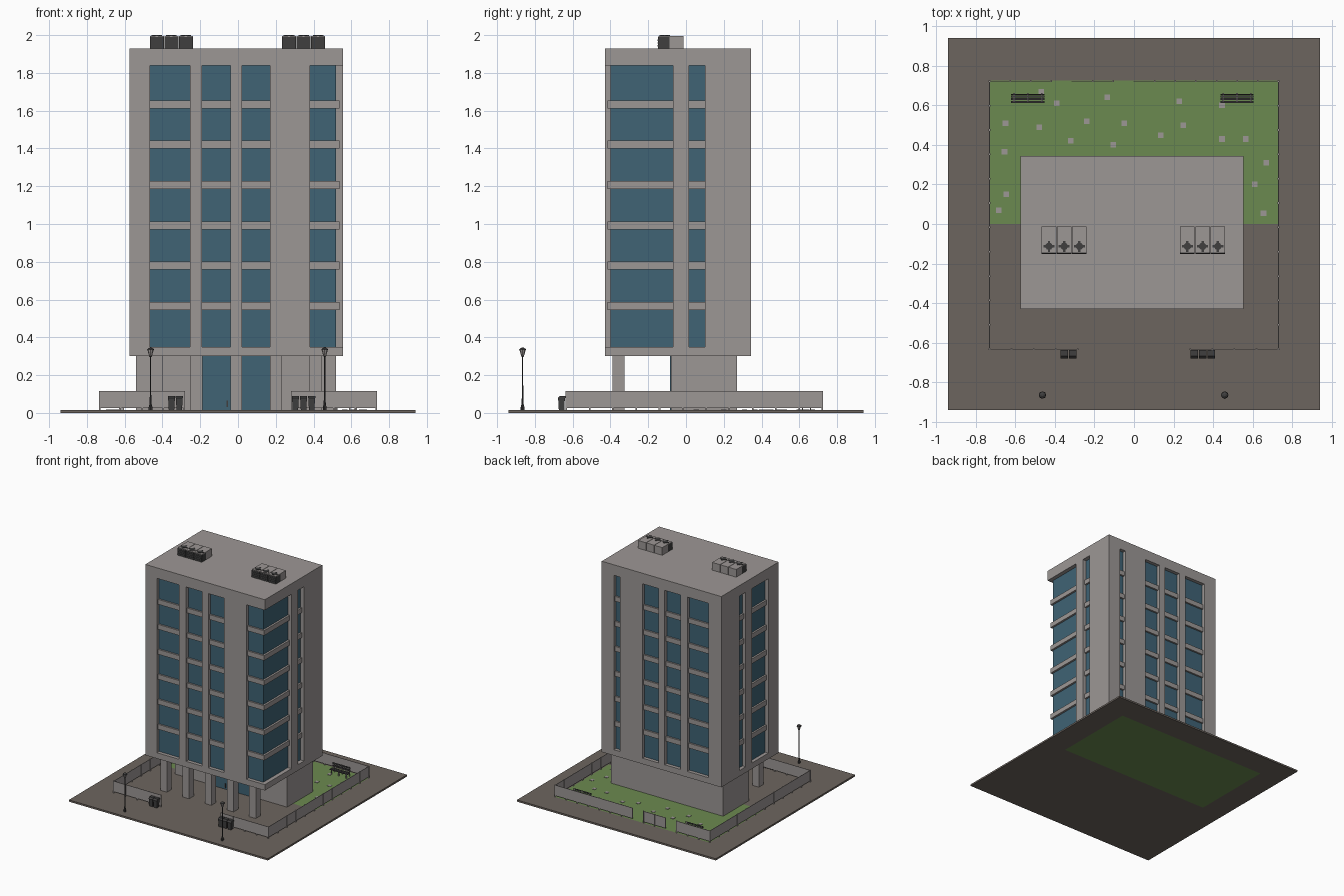
import bpy, bmesh, math
from mathutils import Vector, Matrix

if "Cube" in bpy.data.objects:
    bpy.data.objects.remove(bpy.data.objects["Cube"])


def material(name, rgb):
    m = bpy.data.materials.new(name)
    m.diffuse_color = (*rgb, 1)
    m.use_nodes = True
    m.node_tree.nodes["Principled BSDF"].inputs["Base Color"].default_value = m.diffuse_color
    return m


CONCRETE = material("concrete", (0.335, 0.31, 0.302))
PAVING = material("paving", (0.152, 0.13, 0.113))
GRASS = material("grass", (0.148, 0.255, 0.080))
GLASS = material("blue_glass", (0.050, 0.125, 0.178))
DARK = material("dark_metal", (0.050, 0.049, 0.049))


def finish(name, bm, *mats):
    me = bpy.data.meshes.new(name)
    bm.to_mesh(me)
    bm.free()
    for m in mats:
        me.materials.append(m)
    ob = bpy.data.objects.new(name, me)
    bpy.context.collection.objects.link(ob)
    return ob


def add_box(bm, x0, x1, y0, y1, z0, z1):
    mat = Matrix.Translation(((x0 + x1) / 2, (y0 + y1) / 2, (z0 + z1) / 2)) @ \
        Matrix.Diagonal((x1 - x0, y1 - y0, z1 - z0, 1))
    return bmesh.ops.create_cube(bm, size=1, matrix=mat)["verts"]


def boxes(name, bounds, mat):
    bm = bmesh.new()
    for b in bounds:
        add_box(bm, *b)
    return finish(name, bm, mat)


G = 0.015                                  # ground level
X0, X1, Y0, Y1 = -0.575, 0.555, -0.43, 0.345  # tower footprint
REC = 0.03                                 # window recess

# Ground slab with a lawn cut into it
bm = bmesh.new()
add_box(bm, -0.94, 0.94, -0.94, 0.94, 0, G)
for co, no in (((-.73, 0, 0), (1, 0, 0)), ((.73, 0, 0), (1, 0, 0)),
               ((0, 0, 0), (0, 1, 0)), ((0, .725, 0), (0, 1, 0))):
    bmesh.ops.bisect_plane(bm, geom=bm.verts[:] + bm.edges[:] + bm.faces[:],
                           plane_co=co, plane_no=no)
for f in bm.faces:
    c = f.calc_center_median()
    if abs(f.normal.z) > .9 and abs(c.x) < .73 and 0 < c.y < .725:
        f.material_index = 1
finish("ground_slab", bm, PAVING, GRASS)

# Window strips: face, start, end
OPENINGS = [("front", -.465, -.255), ("front", -.19, -.04), ("front", .02, .17),
            ("back", -.455, -.255), ("back", -.19, -.04), ("back", .02, .17),
            ("back", .38, .44), ("left", -.29, -.07), ("left", .015, .10),
            ("right", .015, .10)]


def strip(face, a, b, out):
    """Plan bounds from the glass outwards by the given distance."""
    return {"front": (a, b, Y0 + REC - out, Y0 + REC),
            "back": (a, b, Y1 - REC, Y1 - REC + out),
            "left": (X0 + REC - out, X0 + REC, a, b),
            "right": (X1 - .035, X1 - .035 + out, a, b)}[face]


# Tower body, with recessed strips and a glazed front right corner
tower = boxes("tower", [(X0, X1, Y0, Y1, .30, 1.93)], CONCRETE)
tower.data.materials.append(GLASS)
plans = [strip(*o, .1) for o in OPENINGS]
plans += [(.38, .62, -.5, -.40), (.52, .62, -.5, -.07)]
cutters = []
for p in plans:
    c = boxes("window_cutter", [(*p, .35, 1.84)], CONCRETE)
    c.hide_render = True
    mod = tower.modifiers.new("cut", "BOOLEAN")
    mod.operation, mod.solver, mod.object = "DIFFERENCE", "EXACT", c
    cutters.append(c)
dg = bpy.context.evaluated_depsgraph_get()
cut_mesh = bpy.data.meshes.new_from_object(tower.evaluated_get(dg))
tower.modifiers.clear()
tower.data = cut_mesh
for c in cutters:
    bpy.data.objects.remove(c)
cut_mesh.materials.clear()
cut_mesh.materials.append(CONCRETE)
cut_mesh.materials.append(GLASS)
for f in cut_mesh.polygons:
    c, n = f.center, f.normal
    near = lambda v, *t: any(abs(v - k) < .003 for k in t)
    f.material_index = int((abs(n.y) > .9 and near(c.y, Y0 + REC, Y1 - REC)) or
                           (abs(n.x) > .9 and near(c.x, X0 + REC, X1 - .035)))

# Floor bands across the windows
band_plans = [strip(*o, .015) for o in OPENINGS]
band_plans += [(.38, .537, -.415, -.40), (.52, .537, -.40, -.07)]
boxes("floor_bands", [(*p, .545 + i * .2135, .587 + i * .2135)
                      for i in range(6) for p in band_plans], CONCRETE)

# Ground floor, entrance glass and columns
boxes("ground_floor", [(-.54, .52, -.08, .27, G, .30)], CONCRETE)
boxes("entrance_glass", [(-.20, .18, -.085, -.08, G, .30)], GLASS)
boxes("door_handle", [(-.062, -.054, -.092, -.085, .03, .065)], DARK)
boxes("columns", [(x - .031, x + .031, -.39, -.325, G, .30)
                  for x in (-.43, -.22, -.01, .20, .41)], CONCRETE)

# Roof air units: pale cases, dark front grilles and fans on top
for side, x in (("left", -.467), ("right", .233)):
    cases, grilles = [], []
    for i in range(3):
        a, b = x + i * .077, x + i * .077 + .074
        cases += [(a, b, -.088, -.012, 1.93, 1.996), (a, b, -.145, -.088, 1.99, 1.996)]
        grilles += [(a, b, -.148, -.088, 1.93, 1.99)]
        grilles += [(a, b, -.151, -.148, z, z + .007) for z in (1.94, 1.955, 1.97)]
    boxes(side + "_air_unit_cases", cases, CONCRETE)
    boxes(side + "_air_unit_grilles", grilles, DARK)
    bm = bmesh.new()
    for i in range(3):
        cx = x + .037 + i * .077
        bmesh.ops.create_cone(bm, cap_ends=True, segments=10, radius1=.019, radius2=.019,
                              depth=.004, matrix=Matrix.Translation((cx, -.113, 1.998)))
        add_box(bm, cx - .028, cx + .028, -.119, -.107, 1.996, 2.0)
        add_box(bm, cx - .006, cx + .006, -.141, -.085, 1.996, 2.0)
    finish(side + "_air_unit_fans", bm, DARK)


# Perimeter fence: thin panels between slim posts
def fence(name, start, end, count, skip=()):
    s, e = Vector(start), Vector(end)
    t, panels, posts = .002, [], []
    pts = [s.lerp(e, i / count) for i in range(count + 1)]
    for i, (p, q) in enumerate(zip(pts, pts[1:])):
        if i not in skip:
            panels.append((min(p.x, q.x) - t, max(p.x, q.x) + t,
                           min(p.y, q.y) - t, max(p.y, q.y) + t, .025, .115))
    for i, p in enumerate(pts):
        if i == 0 or i == count or i not in skip:
            posts.append((p.x - .004, p.x + .004, p.y - .004, p.y + .004, G, .117))
    boxes(name + "_panels", panels, CONCRETE)
    boxes(name + "_posts", posts, CONCRETE)


for side, s in (("left", -1), ("right", 1)):
    fence(side + "_fence", (s * .731, -.633), (s * .731, .722), 11)
    fence(side + "_front_fence", (s * .731, -.633), (s * .285, -.633), 4)
fence("back_fence", (.731, .722), (-.731, .722), 14, (7, 10))

# Stepping stones on the lawn
STONES = [(-.47, .67), (-.39, .61), (-.135, .64), (.23, .62), (.445, .60), (-.65, .51),
          (-.48, .49), (-.24, .52), (-.05, .51), (.135, .45), (.25, .50), (-.32, .42),
          (-.105, .40), (.445, .43), (.565, .43), (-.655, .365), (.67, .31),
          (-.645, .15), (-.685, .07), (.61, .20), (.655, .055)]
boxes("stepping_stones", [(x - .014, x + .014, y - .014, y + .014, G, G + .003)
                          for x, y in STONES], CONCRETE)

# Benches with slatted seat and back
for side, x in (("left", -.537), ("right", .521)):
    slats = [(x - .084, x + .084, y, y + .011, .048, .054) for y in (.612, .626, .640)]
    slats += [(x - .084, x + .084, .652, .657, z, z + .012) for z in (.066, .084)]
    boxes(side + "_bench_slats", slats, DARK)
    legs = []
    for d in (-.07, 0, .07):
        legs += [(x + d - .004, x + d + .004, .614, .620, G, .048),
                 (x + d - .004, x + d + .004, .657, .662, G, .096),
                 (x + d - .004, x + d + .004, .614, .657, .043, .048)]
    boxes(side + "_bench_frame", legs, CONCRETE)

# Waste bins: tapered body with an overhanging lid
bm = bmesh.new()
for x in (-.352, -.311, .304, .347, .390):
    vs = add_box(bm, x - .018, x + .018, -.677, -.641, G, .078)
    for v in vs:
        if v.co.z < .05:
            v.co.x = x + (v.co.x - x) * .8
            v.co.y = -.659 + (v.co.y + .659) * .8
    vs = add_box(bm, x - .019, x + .019, -.680, -.638, .078, .09)
    for v in vs:
        if v.co.z > .085 and v.co.y < -.66:
            v.co.y += .012
finish("waste_bins", bm, DARK)


# Street lamps: turned post and flared lantern
def lathe(bm, profile, x, y, n=8):
    rings = [[bm.verts.new((x + r * math.cos(math.tau * i / n),
                            y + r * math.sin(math.tau * i / n), z)) for i in range(n)]
             for r, z in profile]
    for a, b in zip(rings, rings[1:]):
        for i in range(n):
            j = (i + 1) % n
            bm.faces.new((a[i], a[j], b[j], b[i]))
    bm.faces.new(rings[0][::-1])
    bm.faces.new(rings[-1])


for side, x in (("left", -.463), ("right", .459)):
    bm = bmesh.new()
    lathe(bm, [(.010, G), (.010, .03), (.006, .045), (.0035, .10), (.003, .295),
               (.007, .30)], x, -.865)
    finish(side + "_lamp_post", bm, DARK)
    bm = bmesh.new()
    lathe(bm, [(.007, .30), (.016, .332)], x, -.865)
    finish(side + "_lamp_lantern", bm, CONCRETE)
    bm = bmesh.new()
    lathe(bm, [(.019, .332), (.017, .338), (.006, .345)], x, -.865)
    finish(side + "_lamp_cap", bm, DARK)
